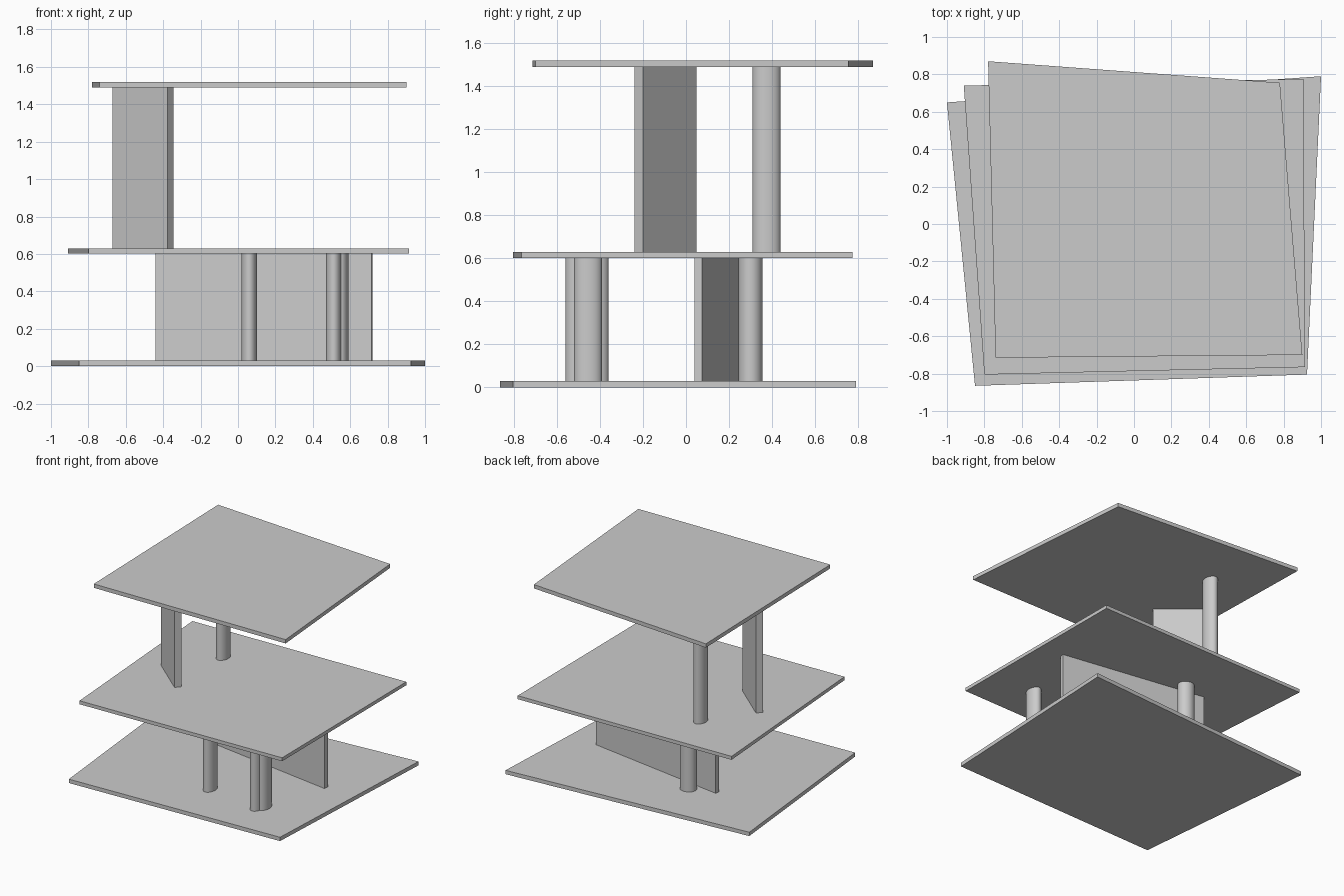
import bpy, bmesh

cube = bpy.data.objects.get("Cube")
if cube:
    bpy.data.objects.remove(cube, do_unlink=True)

# Single grey for the whole model
grey = bpy.data.materials.new("plain_grey")
grey.use_nodes = True
grey.diffuse_color = (0.6, 0.6, 0.6, 1)
grey.node_tree.nodes["Principled BSDF"].inputs["Base Color"].default_value = (0.6, 0.6, 0.6, 1)


def prism(name, outline, z0, z1):
    """Extrude a plan outline (counter-clockwise) between two heights."""
    bm = bmesh.new()
    base = bm.faces.new([bm.verts.new((x, y, z0)) for x, y in outline])
    up = bmesh.ops.extrude_face_region(bm, geom=[base], use_keep_orig=True)["geom"]
    for v in up:
        if isinstance(v, bmesh.types.BMVert):
            v.co.z = z1
    bmesh.ops.recalc_face_normals(bm, faces=bm.faces)
    mesh = bpy.data.meshes.new(name)
    bm.to_mesh(mesh)
    bm.free()
    mesh.materials.append(grey)
    obj = bpy.data.objects.new(name, mesh)
    bpy.context.collection.objects.link(obj)
    return obj


def column(name, x, y, rx, ry, z0, z1):
    """Upright oval column, smooth sides and sharp rims."""
    bpy.ops.mesh.primitive_cylinder_add(vertices=48, radius=1, depth=1,
                                        location=(x, y, (z0 + z1) / 2))
    obj = bpy.context.object
    obj.name = name
    obj.scale = (rx, ry, z1 - z0)
    bpy.ops.object.transform_apply(location=False, rotation=False, scale=True)
    obj.data.materials.append(grey)
    bpy.ops.object.shade_smooth_by_angle()


# Heights of the two open storeys between the slabs
LOWER = (0.03, 0.603)
UPPER = (0.63, 1.49)

# Floor slabs and roof, each an irregular quadrilateral
prism("ground_slab", [(-1, 0.65), (-0.85, -0.865), (0.925, -0.805), (1, 0.79)], 0, LOWER[0])
prism("middle_slab", [(-0.91, 0.74), (-0.80, -0.805), (0.915, -0.765), (0.905, 0.775)],
      LOWER[1], UPPER[0])
prism("roof_slab", [(-0.78, 0.87), (-0.74, -0.715), (0.90, -0.70), (0.78, 0.755)],
      UPPER[1], 1.52)

# Slanting wall panels
prism("lower_wall", [(-0.44, 0.22), (0.715, 0.04), (0.72, 0.075), (-0.434, 0.255)], *LOWER)
prism("upper_wall", [(-0.67, 0.01), (-0.378, -0.24), (-0.345, -0.20), (-0.637, 0.05)], *UPPER)

# Oval columns; the front pair overlap
column("front_column", 0.06, -0.425, 0.042, 0.065, *LOWER)
column("paired_column_front", 0.512, -0.495, 0.042, 0.065, *LOWER)
column("paired_column_back", 0.546, -0.455, 0.044, 0.065, *LOWER)
column("back_column", -0.23, 0.30, 0.062, 0.056, *LOWER)
column("upper_column", -0.39, 0.375, 0.045, 0.065, *UPPER)
